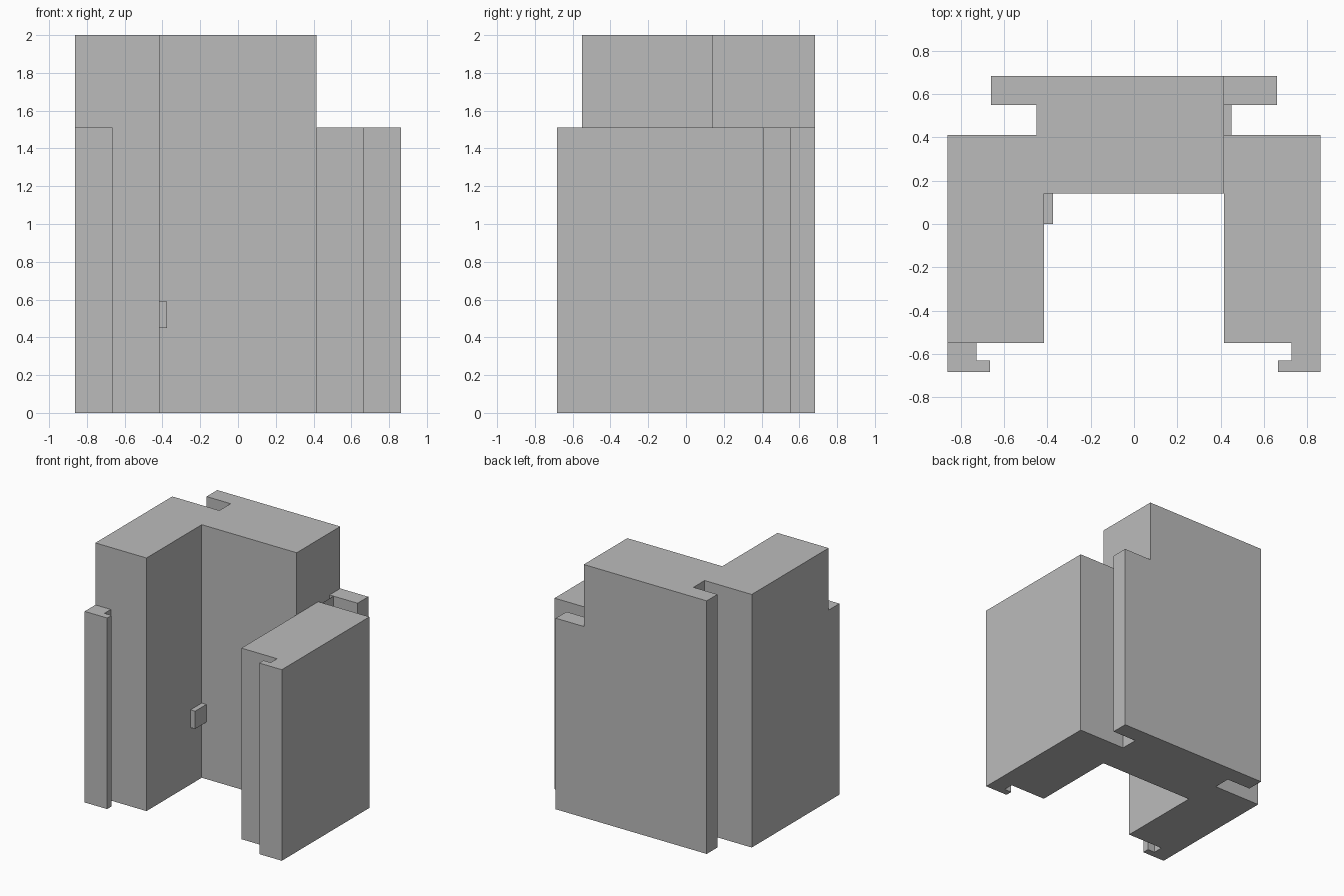
import bpy
import bmesh

cube = bpy.data.objects.get("Cube")
if cube:
    bpy.data.objects.remove(cube, do_unlink=True)

grey = bpy.data.materials.new("plain grey")
grey.use_nodes = True
colour = (0.5, 0.5, 0.5, 1)
grey.diffuse_color = colour
grey.node_tree.nodes["Principled BSDF"].inputs["Base Color"].default_value = colour

TALL, LOW = 2.0, 1.51
OUT, IN, WEB, FLANGE = 0.862, 0.415, 0.45, 0.66     # x stations
FRONT, ARM_FRONT, WALL, ARM_BACK, SLOT, BACK = -0.684, -0.55, 0.14, 0.41, 0.55, 0.684


def prism(name, outline, bottom, top, open_top=False):
    """Extrude a plan outline upwards into a flat-sided block."""
    bm = bmesh.new()
    base = bm.faces.new([bm.verts.new((x, y, bottom)) for x, y in outline])
    bm.faces.ensure_lookup_table()
    grown = bmesh.ops.extrude_face_region(bm, geom=[base], use_keep_orig=True)["geom"]
    bmesh.ops.translate(bm, vec=(0, 0, top - bottom),
                        verts=[v for v in grown if isinstance(v, bmesh.types.BMVert)])
    bmesh.ops.recalc_face_normals(bm, faces=bm.faces)
    if open_top:
        cap = [f for f in bm.faces if f.normal.z > 0.9]
        bmesh.ops.delete(bm, geom=cap, context="FACES_ONLY")
    mesh = bpy.data.meshes.new(name)
    bm.to_mesh(mesh)
    bm.free()
    mesh.materials.append(grey)
    obj = bpy.data.objects.new(name, mesh)
    bpy.context.collection.objects.link(obj)
    return obj


def rect(x0, y0, x1, y1):
    return [(x0, y0), (x1, y0), (x1, y1), (x0, y1)]


def hook(side):
    """Plan of the hooked lip on the front of an arm."""
    return [(side * x, y) for x, y in (
        (OUT, ARM_FRONT), (0.727, ARM_FRONT), (0.727, -0.63),
        (0.665, -0.63), (0.665, FRONT), (OUT, FRONT))]


# Tall body: right arm, back wall and slotted right flange in one outline
prism("tall_body", [
    (-OUT, ARM_FRONT), (-IN, ARM_FRONT), (-IN, WALL), (IN, WALL), (IN, BACK),
    (-FLANGE, BACK), (-FLANGE, SLOT), (-WEB, SLOT), (-WEB, ARM_BACK),
    (-OUT, ARM_BACK)], 0, TALL)

# Lower left side: arm, flange and the open-topped web between them
prism("left_arm", rect(IN, ARM_FRONT, OUT, ARM_BACK), 0, LOW)
prism("left_flange", rect(IN, SLOT, FLANGE, BACK), 0, LOW)
prism("left_web", rect(IN, ARM_BACK, WEB, SLOT), 0, LOW, open_top=True)

# Hooked lips on both arm fronts
for side, label in ((-1, "right"), (1, "left")):
    prism(label + "_front_hook", hook(side), 0, LOW)

# Small stop inside the right arm
prism("inner_stop", rect(-IN, 0, -0.375, WALL), 0.45, 0.59)
